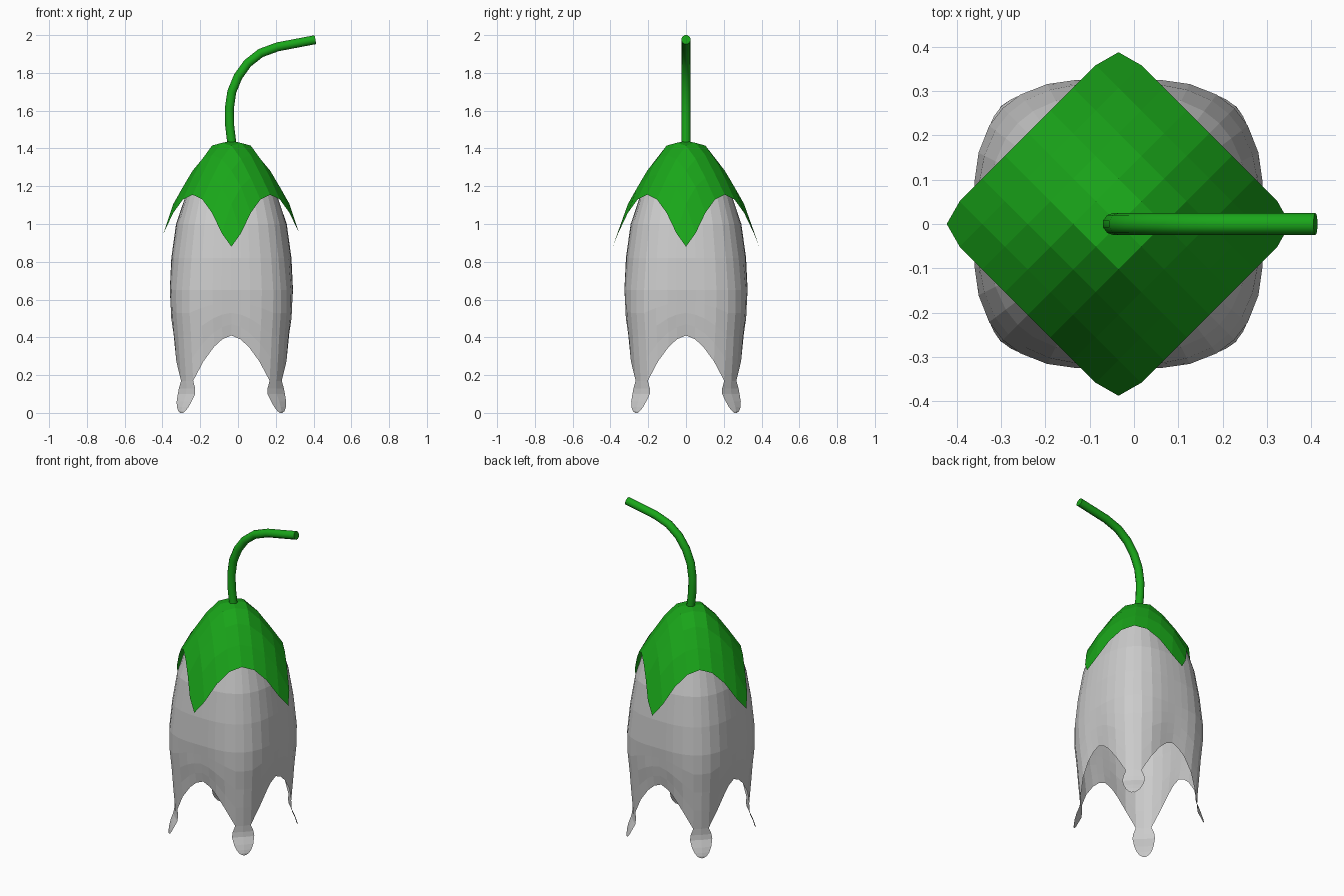
import bpy, bmesh
from math import sin, cos, pi, radians, hypot

if "Cube" in bpy.data.objects:
    bpy.data.objects.remove(bpy.data.objects["Cube"])

CX = -0.035  # axis of the flower


def lerp_table(table, t):
    """Piecewise linear lookup in rows of (key, values...)."""
    table = sorted(table)
    if t <= table[0][0]:
        return table[0][1:]
    for a, b in zip(table, table[1:]):
        if t <= b[0]:
            f = (t - a[0]) / (b[0] - a[0])
            return tuple(p + (q - p) * f for p, q in zip(a[1:], b[1:]))
    return table[-1][1:]


def make_object(name, bm, mat=None):
    bmesh.ops.remove_doubles(bm, verts=bm.verts, dist=0.0005)
    bmesh.ops.recalc_face_normals(bm, faces=bm.faces)
    me = bpy.data.meshes.new(name)
    bm.to_mesh(me)
    bm.free()
    ob = bpy.data.objects.new(name, me)
    bpy.context.collection.objects.link(ob)
    if mat:
        me.materials.append(mat)
    return ob


def skin(bm, rows):
    """Quads between rows of points; coincident points make triangles."""
    vs = [[bm.verts.new(p) for p in row] for row in rows]
    for r0, r1 in zip(vs, vs[1:]):
        for i in range(len(r0) - 1):
            bm.faces.new((r0[i], r0[i + 1], r1[i + 1], r1[i]))


green = bpy.data.materials.new("green")
green.diffuse_color = (0.01, 0.38, 0.01, 1)
green.use_nodes = True
green.node_tree.nodes["Principled BSDF"].inputs["Base Color"].default_value = green.diffuse_color

# Bell: z, radius at the arches, radius at the petal corners
BELL = [(1.42, 0.004, 0.004), (1.39, 0.08, 0.08), (1.3, 0.165, 0.175), (1.17, 0.235, 0.268),
        (1.0, 0.293, 0.322), (0.82, 0.318, 0.352), (0.65, 0.326, 0.37), (0.5, 0.316, 0.37),
        (0.41, 0.30, 0.358), (0.3, 0.29, 0.35), (0.17, 0.28, 0.339)]
# Lower rim: degrees from the arch centre, height
RIM = [(0, 0.41), (9, 0.39), (17, 0.35), (27, 0.272), (37.2, 0.17), (45, 0.17)]
# Petal lobe: z, distance from axis, half width
LOBE = [(0.17, 0.338, 0.046), (0.13, 0.336, 0.061), (0.1, 0.34, 0.065), (0.06, 0.358, 0.056),
        (0.03, 0.369, 0.043), (0.01, 0.375, 0.027), (0.0, 0.376, 0.01)]


def bell_point(deg, z):
    c, d = lerp_table(BELL, z)
    a = radians(deg)
    r = c + (d - c) * sin(2 * a) ** 2
    return (CX + r * cos(a), r * sin(a), z)


bm = bmesh.new()
angles = [a for a, _ in RIM] + [90 - a for a, _ in RIM[-2::-1]]
angles = [q * 90 + a for q in range(4) for a in angles[:-1]] + [360]
heights = [b[0] for b in BELL if b[0] > 0.55]
rows = [[bell_point(a, z) for a in angles] for z in heights]
for f in (0.25, 0.5, 0.75, 1):
    row = []
    for a in angles:
        m = a % 90
        end = lerp_table(RIM, min(m, 90 - m))[0]
        row.append(bell_point(a, 0.65 + (end - 0.65) * f))
    rows.append(row)
skin(bm, rows)
# Four hanging lobes continuing the petal corners
for q in range(4):
    a = radians(45 + 90 * q)
    lobe = []
    for z, r, w in LOBE:
        row = []
        for s in (-1, 0, 1):
            rr = r - 0.004 * abs(s)
            row.append((CX + rr * cos(a) - s * w * sin(a), rr * sin(a) + s * w * cos(a), z))
        lobe.append(row)
    lobe[0] = [bell_point(90 * q + d, 0.17) for d in (37.2, 45, 52.8)]
    skin(bm, lobe)
make_object("bell_petals", bm)

# Calyx: square cap draped over the bell, its four corners forming the sepals
DROP = [(0, 1.44), (0.06, 1.435), (0.103, 1.415), (0.178, 1.325), (0.245, 1.22),
        (0.29, 1.155), (0.34, 1.015), (0.388, 0.88)]
bm = bmesh.new()
N = 8
rows = []
for i in range(N + 1):
    row = []
    for j in range(N + 1):
        u, v = 0.29 * (2 * i / N - 1), 0.29 * (2 * j / N - 1)
        x, y = (u - v) * cos(pi / 4), (u + v) * cos(pi / 4)
        r = hypot(x, y)
        k = min(1, 0.388 / r) if r else 1
        x, y = x * k, y * k
        row.append((CX + x, y, lerp_table(DROP, r * k)[0]))
    rows.append(row)
skin(bm, rows)
make_object("calyx", bm, green)

# Curved stem
cu = bpy.data.curves.new("stem", "CURVE")
cu.dimensions = "3D"
path = [(-0.032, 1.42), (-0.044, 1.52), (-0.046, 1.61), (-0.033, 1.7), (0.0, 1.78),
        (0.05, 1.85), (0.12, 1.905), (0.21, 1.938), (0.41, 1.976)]
sp = cu.splines.new("POLY")
sp.points.add(len(path) - 1)
for p, (x, z) in zip(sp.points, path):
    p.co = (x, 0, z, 1)
cu.bevel_depth = 0.025
cu.bevel_resolution = 3
cu.use_fill_caps = True
cu.materials.append(green)
stem = bpy.data.objects.new("stem", cu)
bpy.context.collection.objects.link(stem)
